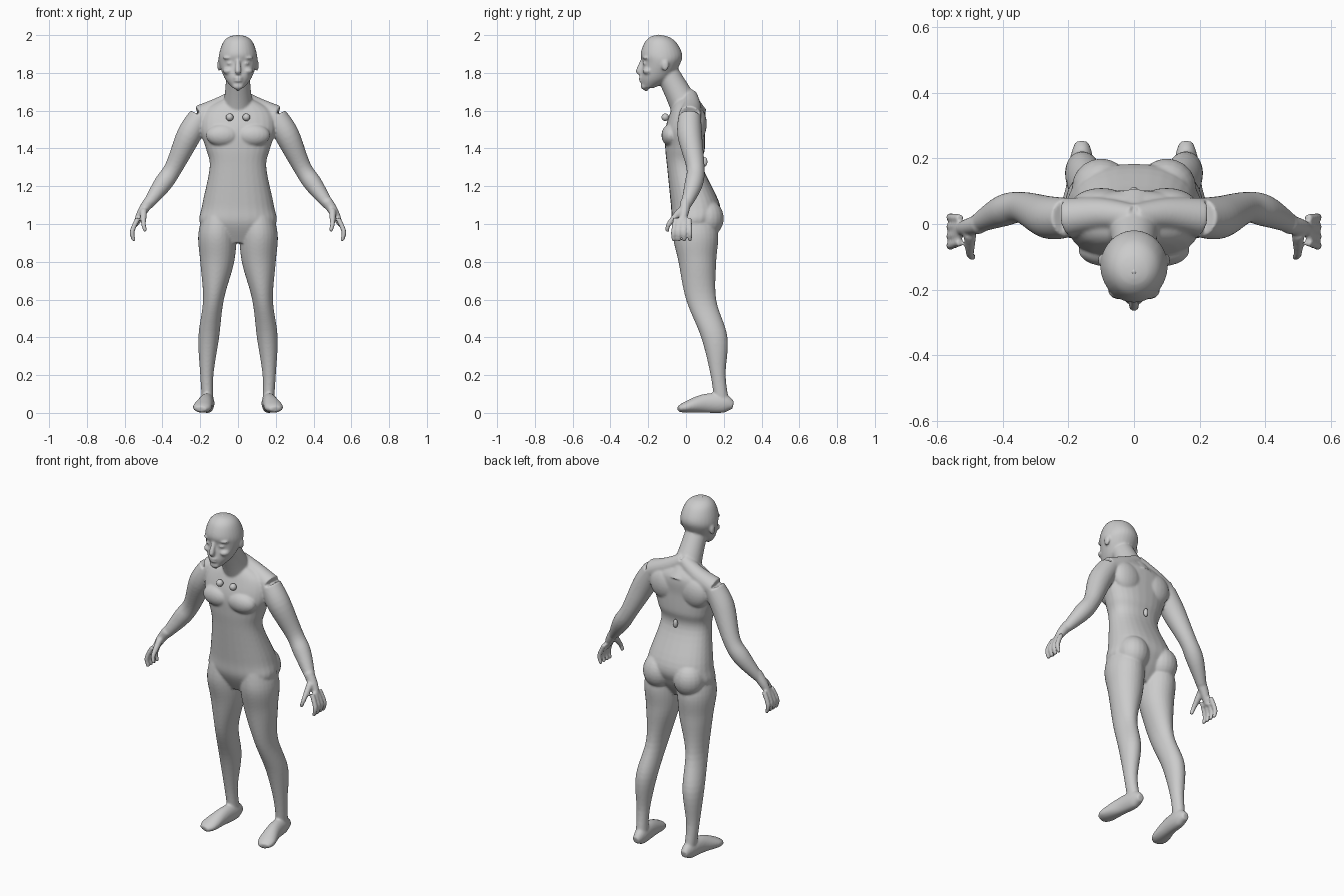
import bpy, bmesh, math
from mathutils import Vector

cube = bpy.data.objects.get("Cube")
if cube:
    bpy.data.objects.remove(cube, do_unlink=True)

skin = bpy.data.materials.new("plain grey")
skin.use_nodes = True
grey = (.6, .6, .6, 1)
skin.diffuse_color = grey
skin.node_tree.nodes["Principled BSDF"].inputs["Base Color"].default_value = grey

SEGMENTS = 28
SIDEWAYS, DEPTH, UP = Vector((1, 0, 0)), Vector((0, 1, 0)), Vector((0, 0, 1))


def spline(before, start, end, after, t):
    """Catmull-Rom value between start and end."""
    tangent_in, tangent_out = (end - before) / 2, (after - start) / 2
    bend = 3 * (end - start) - 2 * tangent_in - tangent_out
    twist = 2 * (start - end) + tangent_in + tangent_out
    return start + t * (tangent_in + t * (bend + t * twist))


def refine(rows, steps=6):
    """Interpolate whole rows of numbers smoothly."""
    padded = [rows[0], *rows, rows[-1]]
    fine = []
    for before, start, end, after in zip(padded, padded[1:], padded[2:], padded[3:]):
        for step in range(steps):
            fine.append([spline(*values, step / steps) for values in zip(before, start, end, after)])
    return fine + [list(rows[-1])]


def loft(bm, rows, mirror=1, axis=None, across=DEPTH, power=2):
    """Skin of oval rings; each row is x, y, z, half width and, if not round, half depth."""
    rows = refine(rows)
    centres = [Vector(row[:3]) for row in rows]
    rings = []
    for i, row in enumerate(rows):
        tangent = axis or centres[min(i + 1, len(rows) - 1)] - centres[max(i - 1, 0)]
        u = across.cross(tangent).normalized()
        v = tangent.cross(u).normalized()
        ring = []
        for k in range(SEGMENTS):
            angle = math.tau * k / SEGMENTS
            c, s = (math.copysign(abs(part) ** (2 / power), part)
                    for part in (math.cos(angle), math.sin(angle)))
            point = centres[i] + u * c * row[3] + v * s * row[-1]
            ring.append(bm.verts.new((point.x * mirror, point.y, max(point.z, 0))))
        rings.append(ring)
    for low, high in zip(rings, rings[1:]):
        for k in range(SEGMENTS):
            n = (k + 1) % SEGMENTS
            bm.faces.new((low[k], low[n], high[n], high[k]))
    bm.faces.new(reversed(rings[0]))
    bm.faces.new(rings[-1])


def profile(bm, rows, power):
    """Upright symmetric loft; each row is height, half width, front y, back y."""
    loft(bm, [(0, (front + back) / 2, height, width, (back - front) / 2)
              for height, width, front, back in rows], axis=UP, power=power)


def ball(bm, centre, radii, mirror=1):
    made = bmesh.ops.create_uvsphere(bm, u_segments=20, v_segments=14, radius=1)
    for vert in made["verts"]:
        vert.co = Vector(c + r * unit for c, r, unit in zip(centre, radii, vert.co))
        vert.co.x *= mirror


def finish(bm, name):
    bmesh.ops.recalc_face_normals(bm, faces=bm.faces)
    for face in bm.faces:
        face.smooth = True
    mesh = bpy.data.meshes.new(name)
    bm.to_mesh(mesh)
    bm.free()
    mesh.materials.append(skin)
    obj = bpy.data.objects.new(name, mesh)
    bpy.context.scene.collection.objects.link(obj)
    return obj


body = bmesh.new()

# Torso from crotch to collar
profile(body, [(.9, .1, -.02, .1), (1, .2, -.07, .16), (1.1, .19, -.08, .18), (1.3, .15, -.1, .09),
               (1.4, .17, -.11, .1), (1.5, .2, -.11, .1), (1.6, .18, -.08, .1), (1.67, .06, -.05, .05)],
        power=2.3)

# Neck leaning forward
loft(body, [(0, .03, 1.56, .09), (0, -.04, 1.69, .07), (0, -.11, 1.82, .06)])

# Skull and jaw
profile(body, [(1.72, .03, -.23, -.17), (1.77, .07, -.24, -.08), (1.85, .1, -.23, -.03),
               (1.9, .1, -.24, -.02), (1.96, .08, -.22, -.05), (1.99, .05, -.19, -.09),
               (2, .01, -.16, -.13)], power=2)

# Nose, lips, chin and chin tuft
loft(body, [(0, -.23, 1.87, .01), (0, -.25, 1.81, .016), (0, -.24, 1.79, .01)], axis=UP)
for height, width in ((1.774, .026), (1.758, .022)):
    ball(body, (0, -.236, height), (width, .014, .008))
ball(body, (0, -.22, 1.73), (.03, .02, .02))
ball(body, (0, -.21, 1.71), (.01, .01, .01))

FINGER = .013
for side in (1, -1):
    # Brow, eye, cheek and ear
    ball(body, (.04, -.21, 1.88), (.04, .02, .01), side)
    ball(body, (.04, -.21, 1.85), (.02, .02, .01), side)
    ball(body, (.05, -.2, 1.81), (.03, .03, .02), side)
    ball(body, (.1, -.11, 1.84), (.01, .02, .03), side)

    # Chest muscle, shoulder blade, buttock and sloping neck muscle
    ball(body, (.08, -.08, 1.47), (.09, .05, .06), side)
    ball(body, (.1, .06, 1.53), (.09, .05, .09), side)
    ball(body, (.1, .11, 1.03), (.09, .09, .1), side)
    loft(body, [(0, .02, 1.68, .04), (.1, .03, 1.62, .05), (.2, .02, 1.57, .06)], side)

    # Leg
    loft(body, [(.1, .04, 1.1, .07, .09), (.11, .05, .95, .1, .12), (.11, .06, .8, .09, .1),
                (.13, .08, .6, .055, .08), (.155, .15, .4, .055, .07), (.165, .17, .2, .035, .04),
                (.16, .19, .05, .03, .04)], side, axis=UP)

    # Foot, turned outwards
    loft(body, [(.16, .25, .04, .02, .02), (.16, .2, .05, .05, .035), (.17, .1, .05, .05, .04),
                (.19, 0, .03, .03, .05), (.2, -.04, .02, .015, .03)], side, across=SIDEWAYS)

    # Arm
    loft(body, [(.2, .02, 1.57, .06), (.26, .02, 1.47, .065), (.34, .05, 1.3, .048),
                (.4, .04, 1.21, .048), (.48, 0, 1.1, .028)], side)

    # Palm, thumb and four fingers
    loft(body, [(.47, 0, 1.12, .03), (.51, -.01, 1.06, .025, .04), (.54, -.02, 1, .015, .05)], side)
    loft(body, [(.5, -.03, 1.07, .02), (.5, -.09, 1, FINGER), (.49, -.1, .96, .01)], side)
    for i in range(4):
        knuckle = -.055 + i * .024
        tip = knuckle * 1.2
        loft(body, [(.53, knuckle, 1.03, FINGER), (.56, tip, .96, FINGER), (.55, tip, .91, .01)], side)

# Fuse the parts into one smooth skin
figure = finish(body, "body")
fuse = figure.modifiers.new("fuse", "REMESH")
fuse.mode = "VOXEL"
fuse.voxel_size = .006
fuse.use_smooth_shade = True
relax = figure.modifiers.new("relax", "SMOOTH")
relax.iterations = 7

# Small round studs on chest, back and crown
studs = {"left_chest_stud": ((.044, -.11, 1.565), (.02, .02, .02)),
         "right_chest_stud": ((-.044, -.11, 1.565), (.02, .02, .02)),
         "back_stud": ((0, .1, 1.33), (.013, .013, .025)),
         "crown_stud": ((0, -.145, 1.995), (.009, .009, .007))}
for name, (centre, radii) in studs.items():
    part = bmesh.new()
    ball(part, centre, radii)
    finish(part, name)
